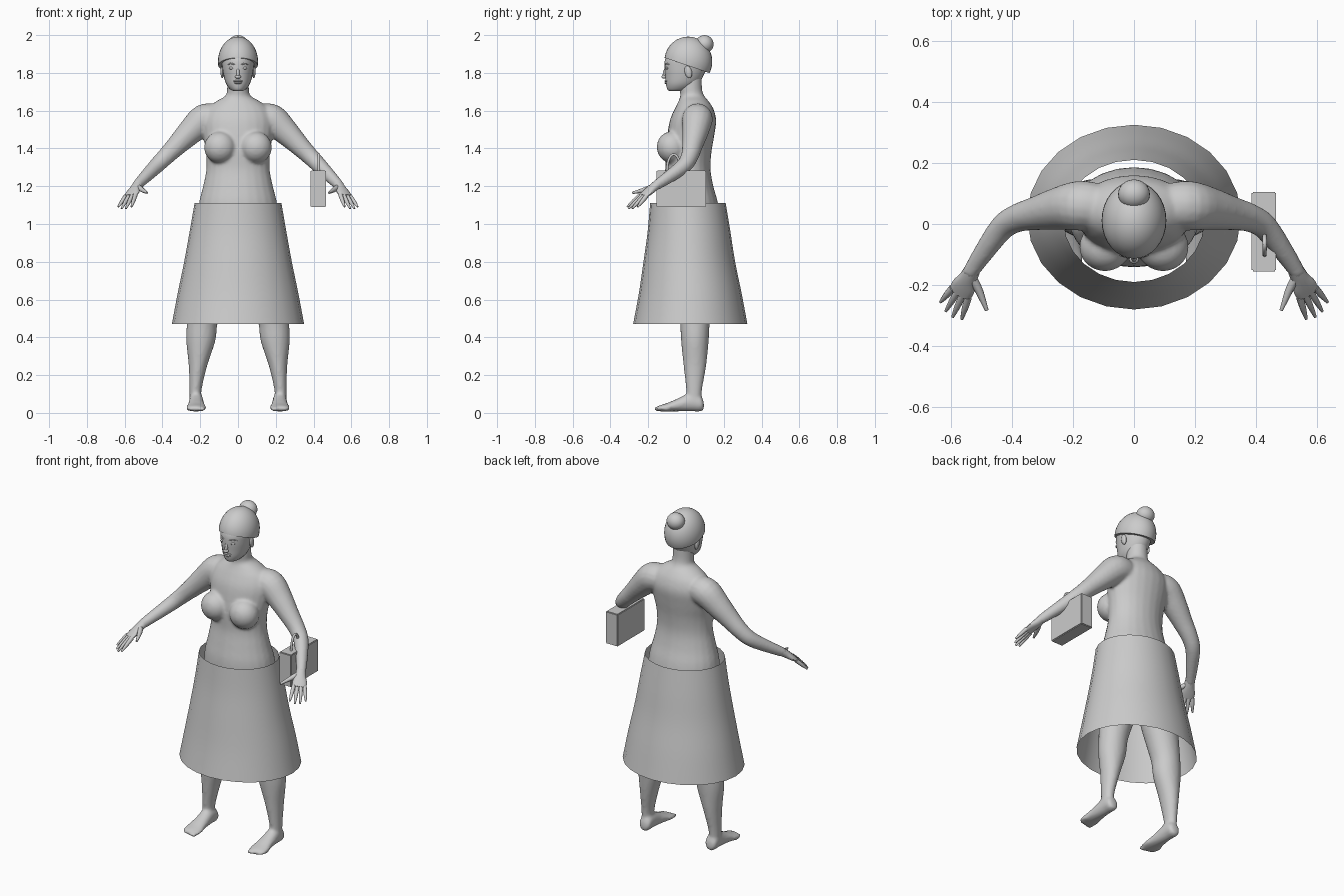
import bpy, bmesh, math
from mathutils import Vector, Matrix

if "Cube" in bpy.data.objects:
    bpy.data.objects.remove(bpy.data.objects["Cube"])

grey = bpy.data.materials.new("plain grey")
grey.use_nodes = True
COLOUR = (0.6, 0.6, 0.6, 1)
grey.diffuse_color = COLOUR
grey.node_tree.nodes["Principled BSDF"].inputs["Base Color"].default_value = COLOUR


def finish(name, bm, angle=50):
    """Turn a bmesh into a smooth, coloured object."""
    bmesh.ops.recalc_face_normals(bm, faces=bm.faces)
    me = bpy.data.meshes.new(name)
    bm.to_mesh(me)
    bm.free()
    me.materials.append(grey)
    ob = bpy.data.objects.new(name, me)
    bpy.context.collection.objects.link(ob)
    bpy.ops.object.select_all(action="DESELECT")
    ob.select_set(True)
    bpy.context.view_layer.objects.active = ob
    bpy.ops.object.shade_smooth_by_angle(angle=math.radians(angle))
    return ob


def smooth_keys(keys, steps=4):
    """Catmull-Rom interpolation through rows of numbers."""
    rows = [Vector(k) for k in keys]
    out = []
    for i in range(len(rows) - 1):
        a, b, c, d = (rows[max(0, min(len(rows) - 1, i + k))] for k in (-1, 0, 1, 2))
        for s in range(steps):
            t = s / steps
            out.append(0.5 * (2 * b + (c - a) * t + (2 * a - 5 * b + 4 * c - d) * t * t
                              + (3 * b - a - 3 * c + d) * t ** 3))
    return out + [rows[-1]]


def loft(bm, rings, sides=24, cap=True):
    """Skin elliptical rings given as (centre, half axis, half axis)."""
    loops = []
    for centre, u, v in rings:
        angles = [2 * math.pi * i / sides for i in range(sides)]
        loops.append([bm.verts.new(centre + u * math.cos(a) + v * math.sin(a)) for a in angles])
    for lo, hi in zip(loops, loops[1:]):
        for i in range(sides):
            j = (i + 1) % sides
            bm.faces.new((lo[i], lo[j], hi[j], hi[i]))
    if cap:
        bm.faces.new(loops[0][::-1])
        bm.faces.new(loops[-1])


def column(bm, keys, **kw):
    """Upright form from rows of height, half width, front y, back y."""
    loft(bm, [(Vector((0, (f + b) / 2, z)), Vector((w, 0, 0)), Vector((0, (b - f) / 2, 0)))
              for z, w, f, b in smooth_keys(keys)], **kw)


def tube(bm, keys, sides=16):
    """Round limb from rows of x, y, z, radius."""
    rows = smooth_keys([k[:3] for k in keys])
    radii = smooth_keys([(k[3], 0) for k in keys])
    rings = []
    for i, p in enumerate(rows):
        way = (rows[min(i + 1, len(rows) - 1)] - rows[max(i - 1, 0)]).normalized()
        u = way.cross(Vector((0.3, 1, 0.2))).normalized()
        rings.append((p, u * radii[i][0], way.cross(u) * radii[i][0]))
    loft(bm, rings, sides)


def ball(bm, centre, size, tilt=0, segs=20):
    mat = Matrix.Translation(centre) @ Matrix.Rotation(tilt, 4, "X") @ Matrix.Diagonal((*size, 1))
    return bmesh.ops.create_uvsphere(bm, u_segments=segs, v_segments=segs // 2 + 2, radius=1, matrix=mat)


# Body: torso, breasts, arms, legs and feet fused into one skin
bm = bmesh.new()
column(bm, [(.78, .15, -.07, .14), (.9, .2, -.12, .18), (1.0, .215, -.14, .185),
            (1.11, .207, -.14, .17), (1.2, .185, -.125, .145), (1.29, .168, -.11, .13),
            (1.38, .17, -.11, .135), (1.47, .185, -.1, .15), (1.55, .19, -.085, .16),
            (1.61, .165, -.06, .145), (1.65, .115, -.04, .12), (1.68, .065, -.03, .095),
            (1.72, .058, -.035, .085), (1.8, .055, -.03, .085)])
arm = [(.12, .06, 1.56, .075), (.18, .06, 1.553, .082), (.25, .05, 1.49, .07), (.32, .035, 1.42, .056),
       (.38, .02, 1.36, .047), (.43, -.01, 1.31, .042), (.49, -.09, 1.25, .034), (.54, -.165, 1.2, .026)]
leg = [(.86, .115, .04, .1, .11), (.7, .14, .045, .105, .1), (.55, .175, .045, .09, .085),
       (.47, .19, .047, .081, .078), (.38, .197, .047, .077, .073), (.25, .212, .047, .049, .06),
       (.12, .225, .043, .032, .042), (.05, .225, .043, .032, .04)]
foot = [(.095, .015, .02, .05), (.08, .035, .008, .09), (.03, .038, .008, .11), (-.04, .043, .008, .078),
        (-.1, .053, .008, .052), (-.14, .05, .008, .04), (-.155, .03, .012, .03)]
for s in (1, -1):
    ball(bm, (s * .095, -.075, 1.405), (.085, .08, .085), .25)
    tube(bm, [(s * x, y, z, r) for x, y, z, r in arm])
    loft(bm, [(Vector((s * x, y, z)), Vector((w, 0, 0)), Vector((0, d, 0)))
              for z, x, y, w, d in smooth_keys(leg)])
    loft(bm, [(Vector((s * .221, y, (lo + hi) / 2)), Vector((w, 0, 0)), Vector((0, 0, (hi - lo) / 2)))
              for y, w, lo, hi in smooth_keys(foot)])
    for i in range(5):
        ball(bm, (s * (.185 + .019 * i), -.152 + .006 * i * i / 2, .021), (.012, .022, .013), segs=10)
body = finish("body", bm, 180)
remesh = body.modifiers.new("fuse", "REMESH")
remesh.mode, remesh.voxel_size, remesh.use_smooth_shade = "VOXEL", 0.009, True
relax = body.modifiers.new("relax", "SMOOTH")
relax.factor, relax.iterations = 0.5, 6

# Hands: palm, four fingers and thumb
for side, s in (("left", 1), ("right", -1)):
    bm = bmesh.new()
    wrist, knuckle = Vector((s * .53, -.152, 1.21)), Vector((s * .572, -.232, 1.145))
    way = (knuckle - wrist).normalized()
    across = Vector((s * .75, .25, -.2))
    across = (across - way * across.dot(way)).normalized()
    thick = way.cross(across)
    palm = smooth_keys([(0, .027, .024), (.035, .03, .022), (.075, .04, .017), (.108, .038, .012)])
    loft(bm, [(wrist + way * t, across * w, thick * h) for t, w, h in palm], 14)
    for i, length in enumerate((.088, .1, .095, .075)):
        spread = (i - 1.5) / 1.5
        base = knuckle + across * spread * .03 - way * .01
        tip = base + way * length + across * spread * .014 + Vector((0, 0, -.012))
        tube(bm, [(*base, .012), (*base.lerp(tip, .5), .0105), (*tip, .005)], 8)
    root = wrist + way * .03 - across * .018
    tube(bm, [(*root, .015), (s * .506, -.222, 1.18, .013), (s * .482, -.283, 1.165, .006)], 8)
    finish(side + "_hand", bm)

# Head with nose, lips, eyes, brows and ears
bm = bmesh.new()
column(bm, [(1.703, .02, -.085, -.03), (1.712, .04, -.098, .02), (1.74, .062, -.106, .06),
            (1.78, .075, -.11, .09), (1.83, .084, -.114, .11), (1.88, .086, -.108, .115),
            (1.95, .06, -.07, .08)])
finish("head", bm)
bm = bmesh.new()
ball(bm, (0, -.11, 1.8), (.009, .012, .032), -.25, 12)
ball(bm, (0, -.116, 1.779), (.016, .014, .01), 0, 12)
finish("nose", bm)
bm = bmesh.new()
for z, w in ((1.757, .026), (1.747, .021)):
    ball(bm, (0, -.102, z), (w, .013, .006), 0, 12)
finish("lips", bm)
for side, s in (("left", 1), ("right", -1)):
    bm = bmesh.new()
    ball(bm, (s * .035, -.1, 1.825), (.014, .008, .007), 0, 12)
    finish(side + "_eye", bm)
    bm = bmesh.new()
    tube(bm, [(s * .018, -.111, 1.843, .003), (s * .037, -.103, 1.85, .004), (s * .056, -.087, 1.843, .002)], 8)
    finish(side + "_brow", bm)
    bm = bmesh.new()
    ball(bm, (s * .083, .012, 1.805), (.01, .019, .034), .25, 12)
    finish(side + "_ear", bm)

# Hair: tilted cap and bun
bm = bmesh.new()
ball(bm, (0, .012, 1.86), (.106, .127, .132), 0, 32)
cut = bmesh.ops.bisect_plane(bm, geom=bm.verts[:] + bm.edges[:] + bm.faces[:], clear_inner=True,
                             plane_co=(0, .01, 1.838), plane_no=(0, .34, 1))
bmesh.ops.holes_fill(bm, edges=[e for e in bm.edges if e.is_boundary])
hair = finish("hair_cap", bm)
lip = hair.modifiers.new("soft_rim", "BEVEL")
lip.width, lip.segments = .01, 3
bm = bmesh.new()
ball(bm, (0, .098, 1.952), (.052, .048, .048), 0, 24)
finish("hair_bun", bm)

# Skirt: open flared shell
bm = bmesh.new()
column(bm, [(.47, .35, -.28, .325), (.63, .32, -.25, .295), (.8, .285, -.225, .26),
            (.96, .256, -.203, .235), (1.11, .23, -.19, .21)], cap=False)
finish("skirt", bm)

# Handbag and its handle over the left forearm
bm = bmesh.new()
bmesh.ops.create_cube(bm, size=1, matrix=Matrix.Translation((.425, -.025, 1.187))
                      @ Matrix.Diagonal((.08, .26, .195, 1)))
bmesh.ops.bevel(bm, geom=bm.edges[:], offset=.004, segments=2, affect="EDGES")
finish("handbag", bm, 30)
bm = bmesh.new()
tube(bm, [(.428, -.065 - .036 * math.cos(a), 1.28 + .088 * math.sin(a), .007)
          for a in (math.pi * i / 6 for i in range(7))], 10)
finish("bag_handle", bm)
